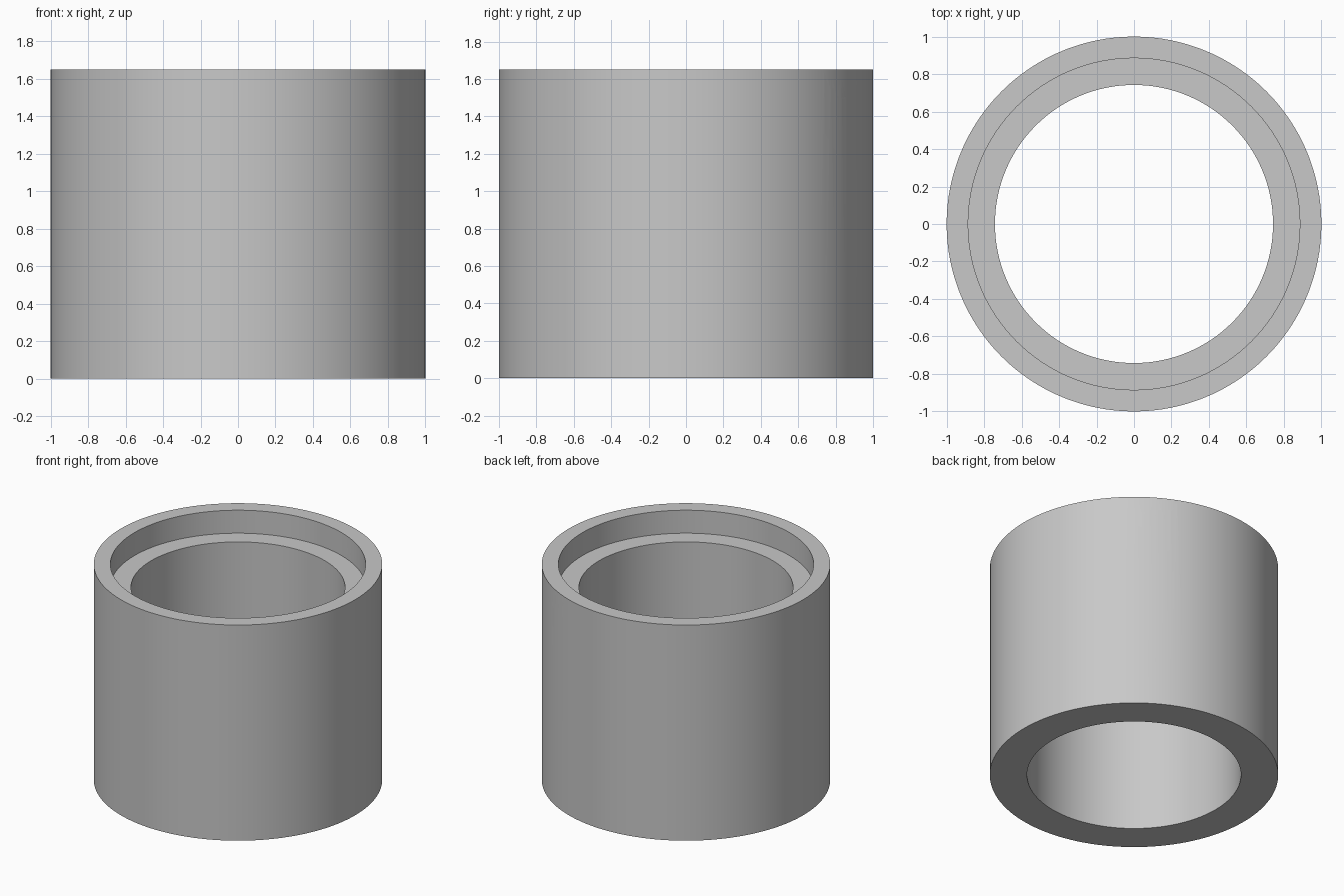
import bpy, bmesh, math
from mathutils import Matrix, Vector

old = bpy.data.objects.get("Cube")
if old:
    bpy.data.objects.remove(old, do_unlink=True)

HEIGHT, SHELF = 1.65, 1.474
OUTER, RIM, BORE = 1.0, 0.885, 0.742
SEGMENTS = 128
NOTCH_ANGLE = math.radians(57.5)
NOTCH_RADIUS, NOTCH_Z = 0.19, 1.692

grey = bpy.data.materials.new("plain grey")
grey.use_nodes = True
colour = (0.58, 0.58, 0.58, 1)
grey.diffuse_color = colour
grey.node_tree.nodes["Principled BSDF"].inputs["Base Color"].default_value = colour


def make_object(name, bm):
    bmesh.ops.recalc_face_normals(bm, faces=bm.faces)
    mesh = bpy.data.meshes.new(name)
    bm.to_mesh(mesh)
    bm.free()
    mesh.materials.append(grey)
    obj = bpy.data.objects.new(name, mesh)
    bpy.context.collection.objects.link(obj)
    return obj


# Sleeve: closed wall profile with a stepped rim, turned around z
profile = [(OUTER, 0), (OUTER, HEIGHT), (RIM, HEIGHT),
           (RIM, SHELF), (BORE, SHELF), (BORE, 0)]
bm = bmesh.new()
rings = []
for i in range(SEGMENTS):
    a = math.tau * i / SEGMENTS
    rings.append([bm.verts.new((r * math.cos(a), r * math.sin(a), z)) for r, z in profile])
for i, ring in enumerate(rings):
    following = rings[(i + 1) % SEGMENTS]
    for j in range(len(profile)):
        k = (j + 1) % len(profile)
        bm.faces.new((ring[j], following[j], following[k], ring[k]))
sleeve = make_object("sleeve", bm)

# Round notch through the rim: a rod lying along the notch direction
direction = Vector((math.cos(NOTCH_ANGLE), math.sin(NOTCH_ANGLE), 0))
bm = bmesh.new()
bmesh.ops.create_cone(bm, cap_ends=True, segments=64, radius1=NOTCH_RADIUS,
                      radius2=NOTCH_RADIUS, depth=0.7)
place = Matrix.Translation(direction * 0.93 + Vector((0, 0, NOTCH_Z)))
bm.transform(place @ direction.to_track_quat("Z", "Y").to_matrix().to_4x4())
cutter = make_object("notch_cutter", bm)
cutter.hide_render = True

cut = sleeve.modifiers.new("rim notch", "BOOLEAN")
cut.operation = "DIFFERENCE"
cut.solver = "EXACT"
cut.object = cutter

bpy.ops.object.select_all(action="DESELECT")
sleeve.select_set(True)
bpy.context.view_layer.objects.active = sleeve
bpy.ops.object.modifier_apply(modifier=cut.name)
bpy.data.objects.remove(cutter, do_unlink=True)
bpy.ops.object.shade_smooth_by_angle(angle=math.radians(30))
